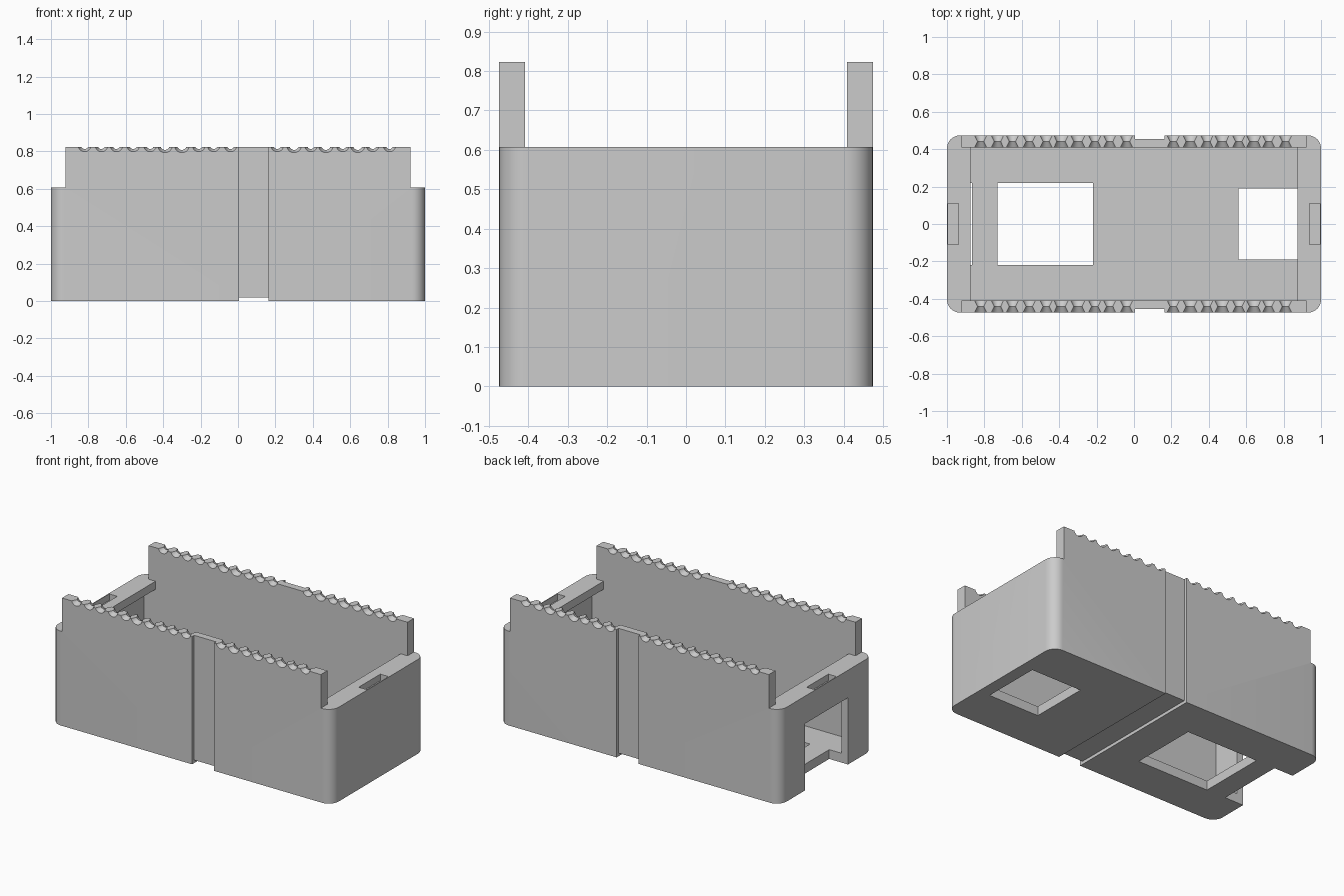
import bpy, bmesh, math
from mathutils import Matrix, Vector

cube = bpy.data.objects.get("Cube")
if cube:
    bpy.data.objects.remove(cube, do_unlink=True)

grey = bpy.data.materials.new("light_grey")
grey.use_nodes = True
COLOUR = (0.6, 0.6, 0.6, 1)
grey.diffuse_color = COLOUR
grey.node_tree.nodes["Principled BSDF"].inputs["Base Color"].default_value = COLOUR

HALF_Y, INNER_Y = 0.474, 0.408     # side wall faces
RIM_Z, TOP_Z = 0.607, 0.823        # end wall and side rail heights
FLOOR_Z = 0.06


def box(bm, x0, x1, y0, y1, z0, z1):
    size = Vector((x1 - x0, y1 - y0, z1 - z0))
    mid = Vector((x0 + x1, y0 + y1, z0 + z1)) / 2
    matrix = Matrix.Translation(mid) @ Matrix.Diagonal((*size, 1))
    return bmesh.ops.create_cube(bm, size=1, matrix=matrix)["verts"]


def finish(name, bm):
    bmesh.ops.recalc_face_normals(bm, faces=bm.faces)
    mesh = bpy.data.meshes.new(name)
    bm.to_mesh(mesh)
    bm.free()
    mesh.materials.append(grey)
    obj = bpy.data.objects.new(name, mesh)
    bpy.context.collection.objects.link(obj)
    return obj


def combine(target, tool, operation):
    mod = target.modifiers.new(operation, "BOOLEAN")
    mod.operation, mod.solver, mod.object = operation, "EXACT", tool
    bpy.context.view_layer.objects.active = target
    bpy.ops.object.modifier_apply(modifier=mod.name)
    bpy.data.objects.remove(tool, do_unlink=True)


def cut(target, *limits):
    bm = bmesh.new()
    box(bm, *limits)
    tool = finish("cutter", bm)
    tool.hide_render = True
    combine(target, tool, "DIFFERENCE")


# Outer block with rounded upright corners
bm = bmesh.new()
box(bm, -1, 1, -HALF_Y, HALF_Y, 0, TOP_Z)
upright = [e for e in bm.edges if abs(e.verts[0].co.z - e.verts[1].co.z) > 0.1]
bmesh.ops.bevel(bm, geom=upright, offset=0.07, segments=8, profile=0.5, affect="EDGES")
shell = finish("open_housing", bm)

# Cavity, widened below the overhanging end lips
cut(shell, -0.873, 0.873, -INNER_Y, INNER_Y, 0.3, 1)
cut(shell, -0.955, 0.955, -INNER_Y, INNER_Y, FLOOR_Z, 0.555)

# Lowered ends and the small pockets in their rims
for side in (-1, 1):
    def span(a, b):
        return sorted((side * a, side * b))
    cut(shell, *span(0.85, 1.1), -INNER_Y, INNER_Y, RIM_Z, 1)
    cut(shell, *span(0.922, 1.1), -0.6, 0.6, RIM_Z, 1)
    cut(shell, *span(0.937, 0.994), -0.11, 0.11, 0.565, 0.7)

# Floor windows and the end doorway
cut(shell, -0.73, -0.22, -0.22, 0.22, -0.1, 0.1)
cut(shell, 0.56, 0.92, -0.19, 0.19, -0.1, 0.1)
cut(shell, -1.1, -0.866, -0.22, 0.22, -0.1, 0.43)

# Shallow band groove round the sides and underside
for side in (-1, 1):
    y0, y1 = sorted((side * (HALF_Y - 0.02), side * 0.6))
    cut(shell, 0.005, 0.162, y0, y1, -0.1, 1)
cut(shell, 0.005, 0.162, -0.6, 0.6, -0.1, 0.02)

# Flared notches along the rail tops, wide at both faces and narrow midway
WIDE = {-0.39, -0.30, 0.30, 0.47, 0.64}
centres = [round(-0.82 + 0.0865 * i, 2) for i in range(10)]
centres += [round(0.215 + 0.085 * i, 2) for i in range(8)]
mid_y = (HALF_Y + INNER_Y) / 2
bm = bmesh.new()
for x in centres:
    extra = 0.005 if any(abs(x - w) < 0.02 for w in WIDE) else 0
    for side in (-1, 1):
        rings = []
        for dy, radius in ((-0.036, 0.036), (0, 0.02), (0.036, 0.036)):
            ring = []
            for k in range(20):
                a = math.tau * k / 20
                r = radius + extra
                ring.append(bm.verts.new((x + r * math.cos(a), side * mid_y + dy,
                                          TOP_Z + 0.01 + r * math.sin(a))))
            rings.append(ring)
        for a, b in zip(rings, rings[1:]):
            for k in range(20):
                n = (k + 1) % 20
                bm.faces.new((a[k], a[n], b[n], b[k]))
        bm.faces.new(rings[0])
        bm.faces.new(rings[-1])
combine(shell, finish("notch_cutter", bm), "DIFFERENCE")

bpy.ops.object.select_all(action="DESELECT")
shell.select_set(True)
bpy.context.view_layer.objects.active = shell
bpy.ops.object.shade_smooth_by_angle(angle=math.radians(30))
